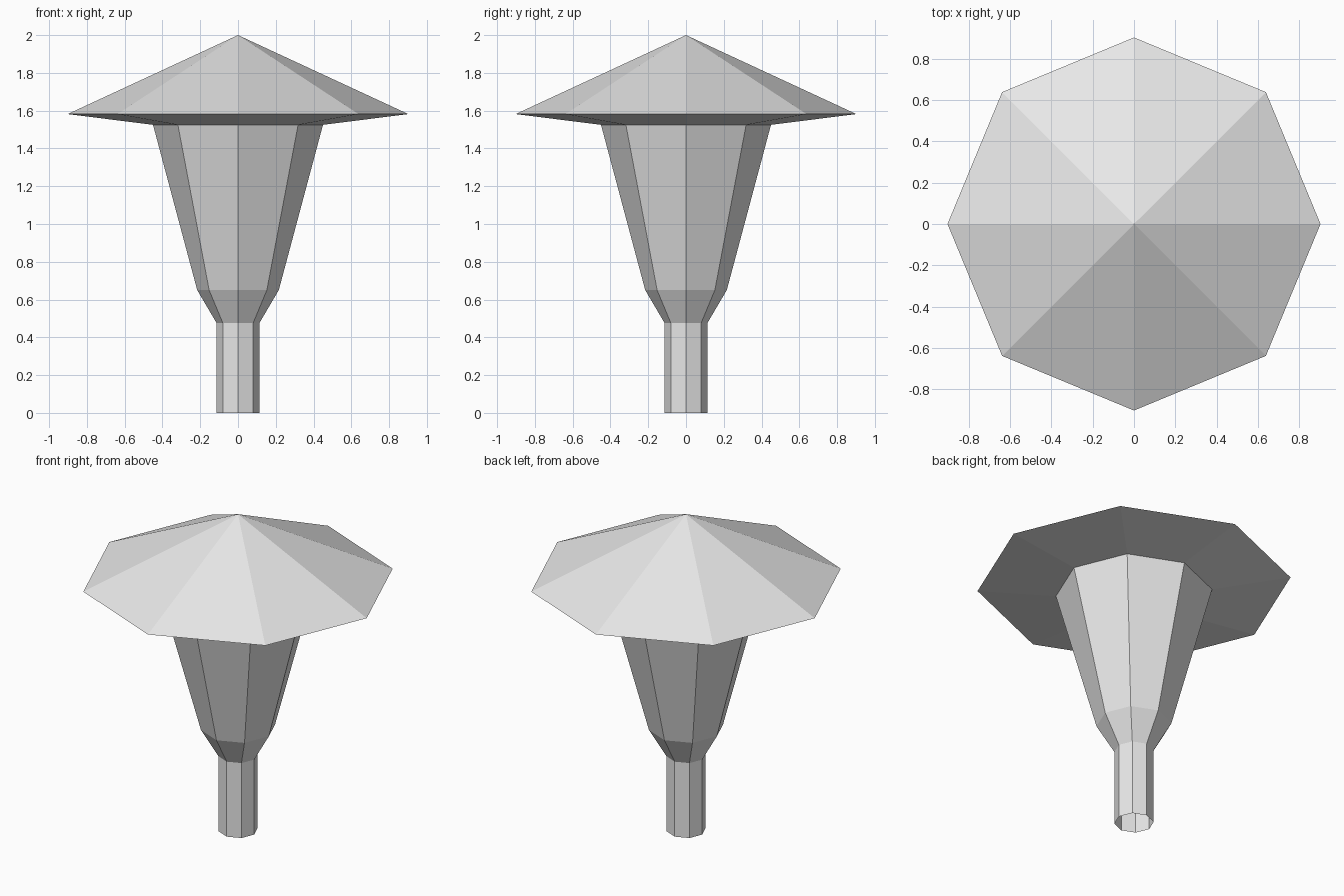
import bpy
import bmesh
from math import cos, sin, pi

cube = bpy.data.objects.get("Cube")
if cube:
    bpy.data.objects.remove(cube, do_unlink=True)

SIDES = 8

grey = bpy.data.materials.new("light_grey")
grey.use_nodes = True
colour = (0.8, 0.8, 0.8, 1)
grey.diffuse_color = colour
grey.node_tree.nodes["Principled BSDF"].inputs["Base Color"].default_value = colour


def turned_part(name, profile):
    """Open eight-sided shell through (radius, height) points, bottom outward; radius 0 makes a tip."""
    bm = bmesh.new()
    rings = []
    for r, z in profile:
        if r == 0:
            rings.append([bm.verts.new((0, 0, z))] * SIDES)
        else:
            angles = [2 * pi * i / SIDES for i in range(SIDES)]
            rings.append([bm.verts.new((r * cos(a), r * sin(a), z)) for a in angles])
    for low, high in zip(rings, rings[1:]):
        for i in range(SIDES):
            j = (i + 1) % SIDES
            corners = [low[i], low[j], high[j], high[i]]
            bm.faces.new(list(dict.fromkeys(corners)))
    mesh = bpy.data.meshes.new(name)
    bm.to_mesh(mesh)
    bm.free()
    mesh.materials.append(grey)
    obj = bpy.data.objects.new(name, mesh)
    bpy.context.collection.objects.link(obj)
    return obj


# Hollow post, open at the foot
turned_part("post", [(0.113, 0), (0.113, 0.475)])

# Flared collar and tapered lamp body
turned_part("lamp_body", [(0.113, 0.475), (0.216, 0.65), (0.45, 1.525)])

# Roof with sloping underside and pointed top
turned_part("roof", [(0.45, 1.525), (0.902, 1.582), (0, 2.0)])
